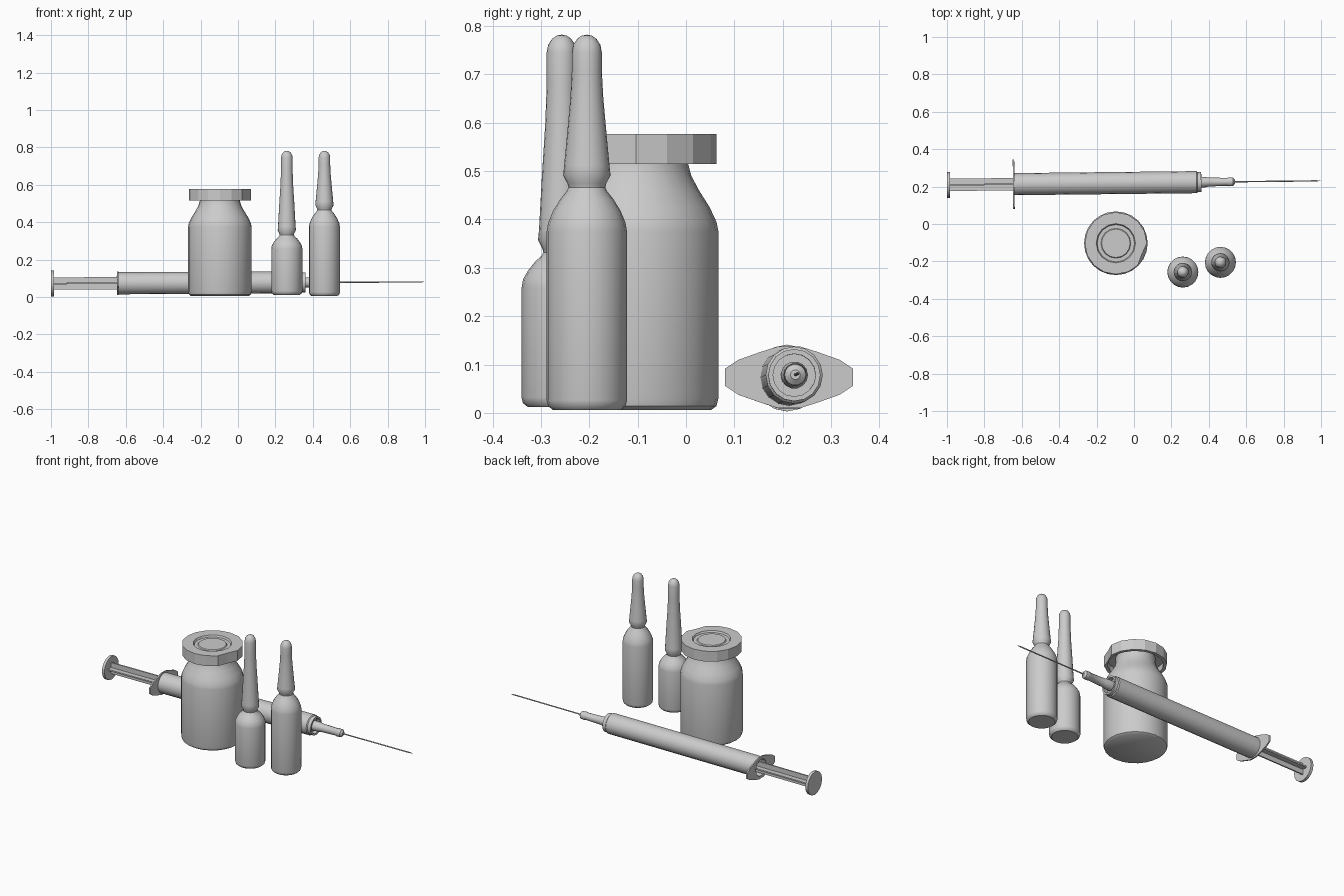
import bpy, bmesh, math
from mathutils import Vector, Matrix

cube = bpy.data.objects.get("Cube")
if cube:
    bpy.data.objects.remove(cube)

GREY = (0.6, 0.6, 0.6, 1)
mat = bpy.data.materials.new("plain grey")
mat.use_nodes = True
mat.diffuse_color = GREY
mat.node_tree.nodes["Principled BSDF"].inputs["Base Color"].default_value = GREY


def finish(name, bm, matrix, smooth=True):
    """Turn a bmesh into a placed, shaded object."""
    bmesh.ops.remove_doubles(bm, verts=bm.verts, dist=0.0002)
    bmesh.ops.recalc_face_normals(bm, faces=bm.faces)
    mesh = bpy.data.meshes.new(name)
    bm.to_mesh(mesh)
    bm.free()
    mesh.materials.append(mat)
    obj = bpy.data.objects.new(name, mesh)
    obj.matrix_world = matrix
    bpy.context.collection.objects.link(obj)
    if smooth:
        bpy.ops.object.select_all(action='DESELECT')
        obj.select_set(True)
        bpy.context.view_layer.objects.active = obj
        bpy.ops.object.shade_smooth_by_angle(angle=math.radians(38))
    return obj


def lathe(name, profile, matrix, sides=16, smooth=True):
    """Revolve (radius, height) points about the local z axis."""
    bm = bmesh.new()
    verts = [bm.verts.new((r, 0, z)) for r, z in profile]
    edges = [bm.edges.new(pair) for pair in zip(verts, verts[1:])]
    bmesh.ops.spin(bm, geom=verts + edges, cent=(0, 0, 0), axis=(0, 0, 1),
                   angle=math.tau, steps=sides, use_merge=True)
    return finish(name, bm, matrix, smooth)


def box(name, size, centre, matrix):
    bm = bmesh.new()
    bmesh.ops.create_cube(bm, size=1)
    bmesh.ops.scale(bm, vec=size, verts=bm.verts)
    bmesh.ops.translate(bm, vec=centre, verts=bm.verts)
    return finish(name, bm, matrix, False)


# Vial: glass body and hollow crimp cap with a stepped top
vial = Matrix.Translation((-0.097, -0.103, 0))
lathe("vial_body", [(0, .006), (.155, .006), (.166, .014), (.17, .03), (.17, .375),
                    (.166, .395), (.152, .425), (.13, .46), (.114, .49),
                    (.106, .52), (.106, .555), (0, .555)], vial, 24)
cap = lathe("vial_cap", [(.106, .55), (.148, .55), (.148, .515), (.166, .515),
                         (.166, .577), (.105, .577), (.1, .567), (.08, .567),
                         (.076, .572), (0, .572)], vial, 16, False)

# Pushed-in tear notch on one side of the cap rim
for v in cap.data.vertices:
    angle = math.degrees(math.atan2(v.co.y, v.co.x))
    if v.co.xy.length > .16 and -30 < angle < -10:
        v.co.x *= .91
        v.co.y *= .91


# Ampoules: straight body, pinched neck, flared stem and domed tip
def ampoule(name, x, y, base, shoulder, neck):
    stem = .775 - neck
    profile = [(0, base), (.07, base), (.08, base + .008), (.083, base + .02),
               (.083, shoulder - .01), (.08, shoulder + .008)]
    rise = neck - shoulder
    profile += [(.07, shoulder + rise * .4), (.055, shoulder + rise * .7),
                (.042, neck - .008), (.038, neck), (.04, neck + .008),
                (.049, neck + .025), (.047, neck + .045)]
    profile += [(.041, neck + stem * .35), (.034, neck + stem * .6),
                (.031, neck + stem * .78), (.031, .745)]
    profile += [(.031 * math.cos(a), .745 + .037 * math.sin(a))
                for a in (math.radians(d) for d in (25, 50, 70))] + [(0, .782)]
    lathe(name, profile, Matrix.Translation((x, y, 0)), 20)


ampoule("short_ampoule", .261, -.257, .012, .268, .332)
ampoule("tall_ampoule", .462, -.205, .006, .385, .466)

# Syringe frame: local z runs from plunger end to needle tip
start, end = Vector((-1, .209, .072)), Vector((1, .231, .081))
axis = (end - start).normalized()
side = Vector((0, 0, 1)).cross(axis).normalized()
syringe = Matrix((side, axis.cross(side), axis)).transposed().to_4x4()
syringe.translation = start

# Barrel with open rear and recessed front collar
lathe("syringe_barrel", [(.05, .62), (.05, .353), (.059, .353), (.059, 1.335),
                         (.054, 1.34), (.054, 1.36), (.044, 1.36),
                         (.044, 1.335), (0, 1.335)], syringe, 16)
lathe("plunger_seal", [(0, .6), (.05, .6), (.05, .64), (0, .64)], syringe, 16)

# Nozzle hub and needle
lathe("needle_hub", [(0, 1.33), (.028, 1.33), (.028, 1.38), (.024, 1.4),
                     (.021, 1.5), (.024, 1.505), (.022, 1.53), (.01, 1.54),
                     (0, 1.54)], syringe, 14)
lathe("needle", [(0, 1.53), (.0035, 1.53), (.0035, 1.975), (0, 2)], syringe, 8)

# Plunger: thumb disc and cross-shaped rod
lathe("thumb_disc", [(0, 0), (.069, 0), (.069, .016), (0, .016)], syringe, 16)
box("plunger_rod_flat", (.066, .008, .6), (0, 0, .31), syringe)
box("plunger_rod_upright", (.008, .066, .6), (0, 0, .31), syringe)

# Finger flange: thin winged plate, mirrored in both directions, open in the middle
quarter = [(.132, .018), (.105, .036), (.06, .052), (.022, .064)]
outline = quarter + [(-x, y) for x, y in reversed(quarter)]
outline += [(-x, -y) for x, y in outline]
bm = bmesh.new()
rings = []
for z in (.353, .361):
    outer = [bm.verts.new((x, y, z)) for x, y in outline]
    inner = [bm.verts.new((*(Vector((x, y)).normalized() * .05), z)) for x, y in outline]
    rings += [outer, inner]
count = len(outline)
for a, b in ((0, 1), (2, 3), (0, 2), (1, 3)):
    for i in range(count):
        j = (i + 1) % count
        bm.faces.new((rings[a][i], rings[a][j], rings[b][j], rings[b][i]))
finish("finger_flange", bm, syringe, False)
